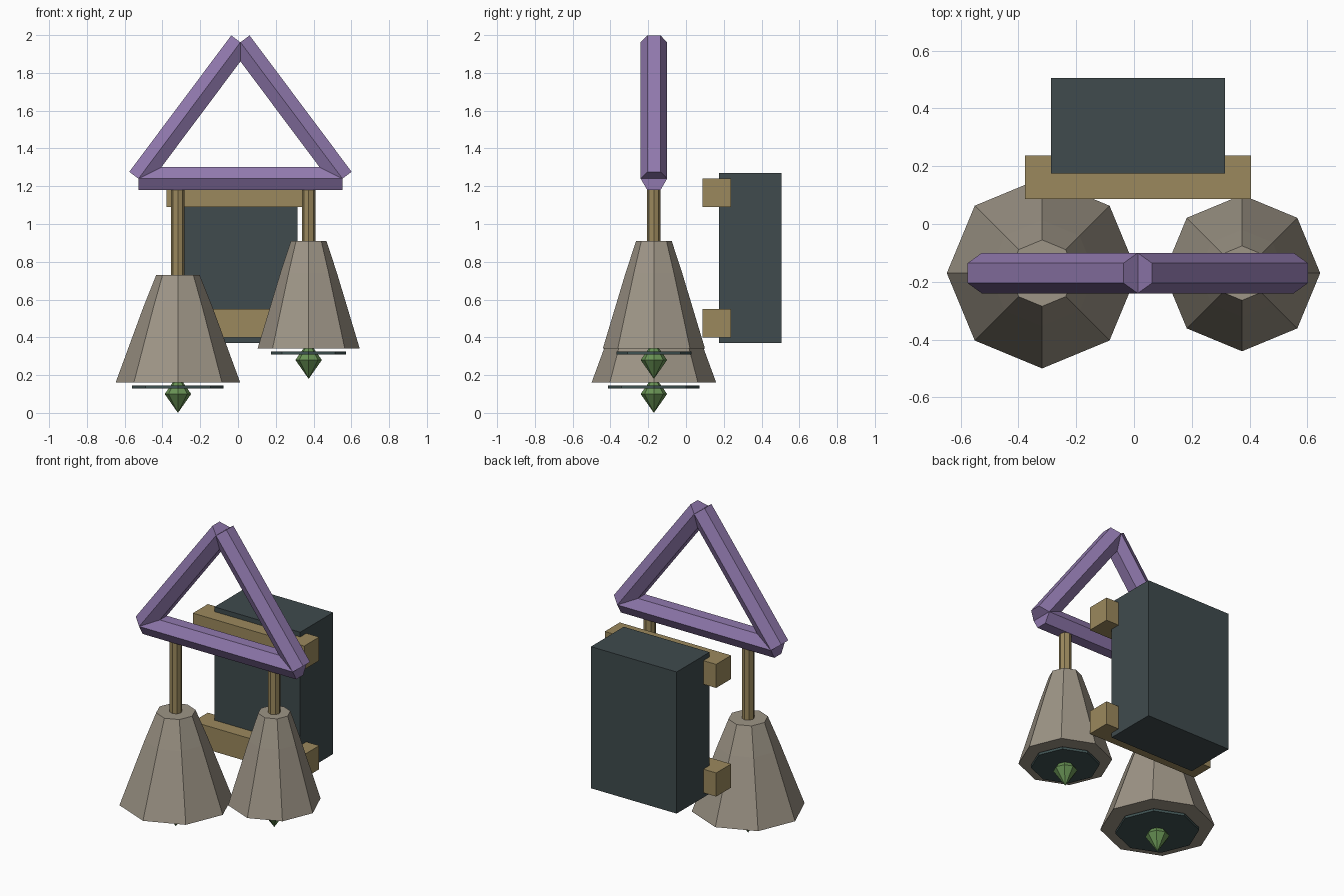
import bpy, bmesh, math
from mathutils import Vector, Matrix

if "Cube" in bpy.data.objects:
    bpy.data.objects.remove(bpy.data.objects["Cube"])


def material(name, rgb):
    m = bpy.data.materials.new(name)
    m.diffuse_color = (*rgb, 1)
    m.use_nodes = True
    m.node_tree.nodes["Principled BSDF"].inputs["Base Color"].default_value = m.diffuse_color
    return m


PURPLE = material("purple", (0.28, 0.19, 0.42))
STONE = material("stone", (0.34, 0.30, 0.24))
TAN = material("tan", (0.33, 0.25, 0.11))
DARK = material("dark", (0.05, 0.07, 0.075))
TEAL = material("teal", (0.05, 0.085, 0.085))
GREEN = material("green", (0.14, 0.29, 0.09))
Y = -0.17  # plane of the frame and bells


def add_object(name, bm, mat):
    bmesh.ops.recalc_face_normals(bm, faces=bm.faces)
    me = bpy.data.meshes.new(name)
    bm.to_mesh(me)
    bm.free()
    me.materials.append(mat)
    ob = bpy.data.objects.new(name, me)
    bpy.context.collection.objects.link(ob)
    return ob


def lathe(name, profile, sides, mat, loc):
    """Closed faceted solid from (radius, z) pairs, bottom to top."""
    bm = bmesh.new()
    rings = []
    for r, z in profile:
        if r == 0:
            rings.append([bm.verts.new((0, 0, z))] * sides)
        else:
            rings.append([bm.verts.new((r * math.cos(2 * math.pi * i / sides),
                                        r * math.sin(2 * math.pi * i / sides), z))
                          for i in range(sides)])
    for a, b in zip(rings, rings[1:]):
        for i in range(sides):
            j = (i + 1) % sides
            bm.faces.new(list(dict.fromkeys((a[i], a[j], b[j], b[i]))))
    for ring, (r, z) in ((rings[0], profile[0]), (rings[-1], profile[-1])):
        if r > 0:
            bm.faces.new(ring)
    ob = add_object(name, bm, mat)
    ob.location = loc
    return ob


def box(name, lo, hi, mat):
    lo, hi = Vector(lo), Vector(hi)
    bm = bmesh.new()
    bmesh.ops.create_cube(bm, size=1, matrix=Matrix.Translation((lo + hi) / 2)
                          @ Matrix.Diagonal((*(hi - lo), 1)))
    return add_object(name, bm, mat)


def beam(name, start, end):
    """Hexagonal bar in the xz plane with corner edges facing front and back."""
    a, b = Vector((start[0], Y, start[1])), Vector((end[0], Y, end[1]))
    d = b - a
    ob = lathe(name, [(0.07, 0), (0.07, d.length)], 6, PURPLE, (0, 0, 0))
    z = d.normalized()
    x = Vector((0, 1, 0))
    y = z.cross(x)
    ob.matrix_world = Matrix.Translation(a) @ Matrix((x, y, z)).transposed().to_4x4()
    return ob


# Triangular frame
left, right, apex = (-0.527, 1.24), (0.553, 1.24), (0.013, 1.962)
beam("frame_bottom_beam", left, right)
beam("frame_left_beam", left, apex)
beam("frame_right_beam", right, apex)

# Hanging bells: post, faceted bell, sound disc and pointed clapper
for side, x, base, s in (("left", -0.318, 0.16, 1.0), ("right", 0.374, 0.34, 0.82)):
    lathe(side + "_post", [(0.036, base + 0.5), (0.036, 1.22)], 8, TAN, (x, Y, 0))
    lathe(side + "_bell", [(0.33 * s, 0), (0.183 * s, 0.40), (0.115 * s, 0.57)],
          8, STONE, (x, Y, base))
    lathe(side + "_disc", [(0.242 * s, -0.03), (0.242 * s, -0.014)], 8, TEAL, (x, Y, base))
    lathe(side + "_clapper", [(0, -0.16), (0.07, -0.06), (0, 0.04)],
          8, GREEN, (x, Y, base))

# Back box and its two mounting rails
box("back_box", (-0.288, 0.175, 0.37), (0.315, 0.505, 1.27), DARK)
for name, z in (("lower_rail", 0.40), ("upper_rail", 1.09)):
    box(name, (-0.378, 0.087, z), (0.405, 0.237, z + 0.15), TAN)
